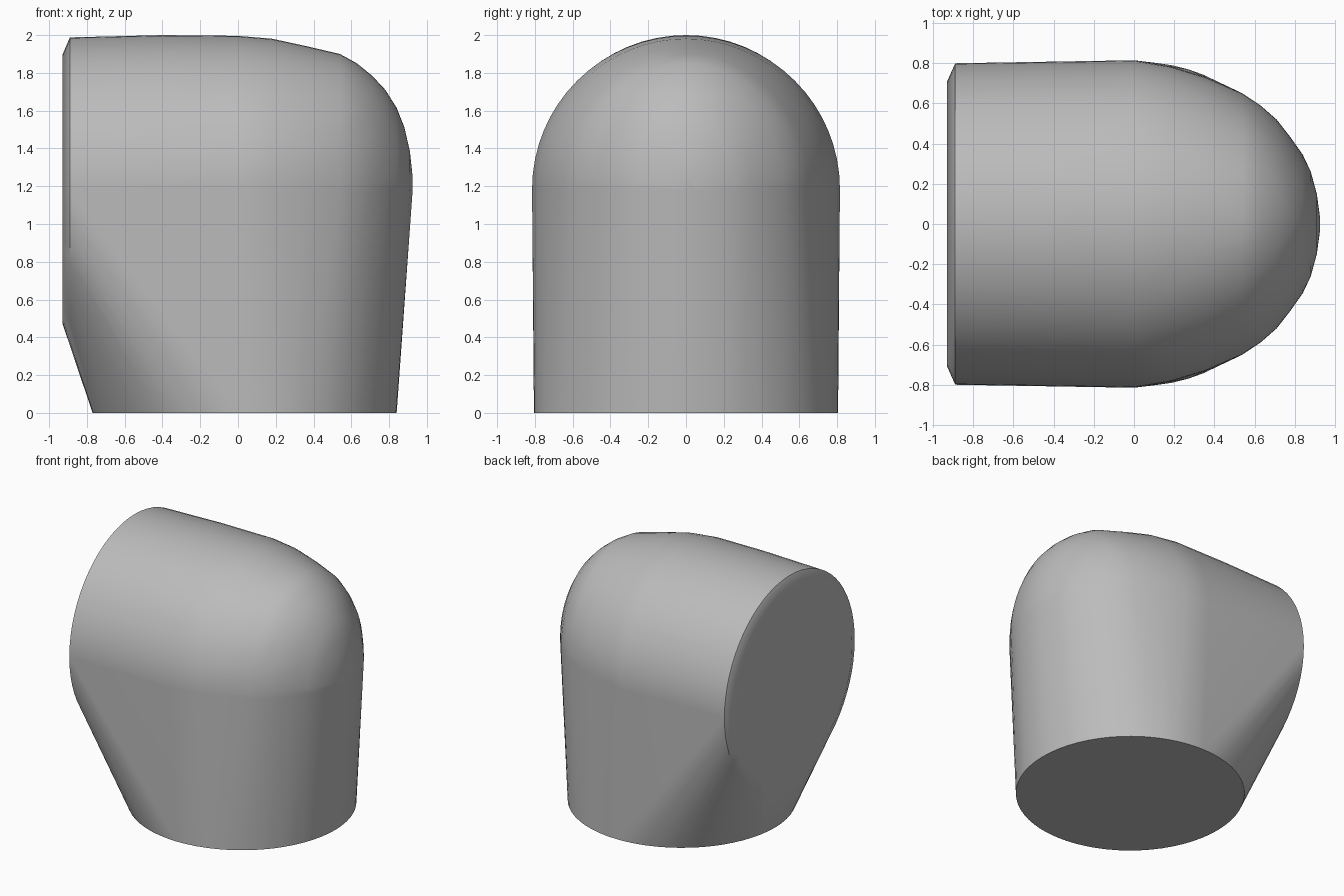
import bpy, bmesh, math

cube = bpy.data.objects.get("Cube")
if cube:
    bpy.data.objects.remove(cube, do_unlink=True)

AXIS_Z = 1.185      # height of the side outlet's axis
BASE_X, BASE_R = 0.035, 0.805
SEG = 64

grey = bpy.data.materials.new("plain grey")
grey.use_nodes = True
colour = (0.5, 0.5, 0.5, 1)
grey.diffuse_color = colour
grey.node_tree.nodes["Principled BSDF"].inputs["Base Color"].default_value = colour

bm = bmesh.new()


def section(x, width, height, full=False):
    """Elliptical cross-section across x; only its upper half unless full."""
    count = SEG if full else SEG // 2 + 1
    for i in range(count):
        a = math.tau * i / SEG
        bm.verts.new((x, width * math.cos(a), AXIS_Z + height * math.sin(a)))


# Round base
for i in range(SEG):
    a = math.tau * i / SEG
    bm.verts.new((BASE_X + BASE_R * math.cos(a), BASE_R * math.sin(a), 0))

# Side outlet with a chamfered rim
section(-0.93, 0.71, 0.71, full=True)
section(-0.89, 0.80, 0.803, full=True)

# Rounded shoulder: x, half width, height above the axis
shoulder = [(-0.4, 0.808, 0.815), (0.0, 0.815, 0.811), (0.18, 0.785, 0.796),
            (0.36, 0.73, 0.757), (0.54, 0.65, 0.715), (0.63, 0.59, 0.665),
            (0.71, 0.52, 0.60), (0.78, 0.43, 0.525), (0.84, 0.345, 0.43),
            (0.88, 0.26, 0.33), (0.91, 0.15, 0.20), (0.925, 0.04, 0.06)]
for x, width, height in shoulder:
    section(x, width, height)

# Stretch one convex skin over all sections
hull = bmesh.ops.convex_hull(bm, input=bm.verts[:])
loose = set(hull["geom_interior"]) | set(hull["geom_unused"])
bmesh.ops.delete(bm, geom=[v for v in loose if isinstance(v, bmesh.types.BMVert)],
                 context="VERTS")
bmesh.ops.dissolve_limit(bm, angle_limit=math.radians(0.5),
                         verts=bm.verts[:], edges=bm.edges[:])
bmesh.ops.recalc_face_normals(bm, faces=bm.faces[:])

mesh = bpy.data.meshes.new("elbow_body")
bm.to_mesh(mesh)
bm.free()
mesh.materials.append(grey)
body = bpy.data.objects.new("elbow_body", mesh)
bpy.context.collection.objects.link(body)

bpy.ops.object.select_all(action="DESELECT")
body.select_set(True)
bpy.context.view_layer.objects.active = body
bpy.ops.object.shade_smooth_by_angle(angle=math.radians(30))
weighted = body.modifiers.new("weighted normals", "WEIGHTED_NORMAL")
weighted.keep_sharp = True
